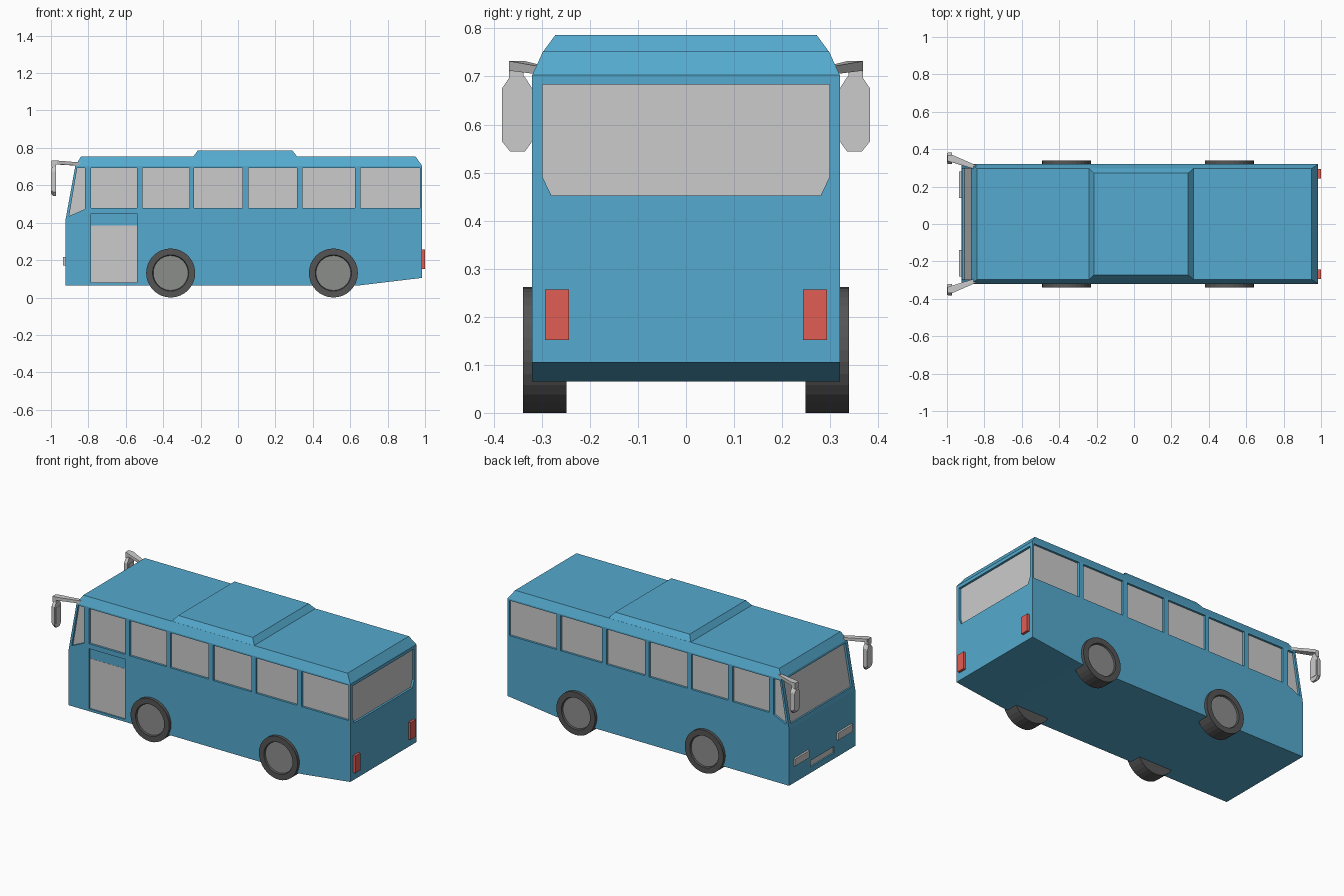
import bpy, bmesh, math
from mathutils import Vector, Matrix

if "Cube" in bpy.data.objects:
    bpy.data.objects.remove(bpy.data.objects["Cube"])


def material(name, rgb):
    m = bpy.data.materials.new(name)
    m.diffuse_color = (*rgb, 1)
    m.use_nodes = True
    m.node_tree.nodes["Principled BSDF"].inputs["Base Color"].default_value = m.diffuse_color
    return m


BLUE = material("blue_paint", (0.09, 0.40, 0.62))
RED = material("tail_red", (0.75, 0.11, 0.09))
TYRE = material("tyre_rubber", (0.09, 0.09, 0.09))
RIM = material("rim_grey", (0.26, 0.27, 0.26))


def finish(name, bm, *mats):
    mesh = bpy.data.meshes.new(name)
    bm.to_mesh(mesh)
    bm.free()
    for m in mats:
        if m:
            mesh.materials.append(m)
    ob = bpy.data.objects.new(name, mesh)
    bpy.context.scene.collection.objects.link(ob)
    return ob


def add_hull(bm, pts):
    """Convex solid around the points."""
    part = bmesh.new()
    for p in pts:
        part.verts.new(p)
    bmesh.ops.convex_hull(part, input=part.verts[:])
    bmesh.ops.dissolve_limit(part, angle_limit=0.002, verts=part.verts[:], edges=part.edges[:])
    bmesh.ops.recalc_face_normals(part, faces=part.faces[:])
    tmp = bpy.data.meshes.new("tmp")
    part.to_mesh(tmp)
    part.free()
    bm.from_mesh(tmp)
    bpy.data.meshes.remove(tmp)


def hull(name, pts, mat=None):
    bm = bmesh.new()
    add_hull(bm, pts)
    return finish(name, bm, mat)


def box_pts(x0, x1, y0, y1, z0, z1):
    return [(x, y, z) for x in (x0, x1) for y in (y0, y1) for z in (z0, z1)]


# Body: side profile across the full width, closed by a narrower roof
W, ROOF_W, SHOULDER, ROOF_Z = 0.32, 0.297, 0.703, 0.753
profile = [(-0.923, 0.065), (0.65, 0.065), (0.985, 0.105),
           (0.985, SHOULDER), (-0.87, SHOULDER), (-0.923, 0.41)]
body = hull("bus_body",
            [(x, s * W, z) for x, z in profile for s in (-1, 1)] +
            [(x, s * ROOF_W, ROOF_Z) for x in (-0.84, 0.95) for s in (-1, 1)], BLUE)

# Raised roof section
hull("roof_unit",
     [(x, s * ROOF_W, ROOF_Z - 0.001) for x in (-0.24, 0.318) for s in (-1, 1)] +
     [(x, s * 0.272, 0.786) for x in (-0.215, 0.29) for s in (-1, 1)], BLUE)

# Recessed panes: each cuts the body and lays a flat panel on the recess floor
cut = bmesh.new()


def recess(name, pts, normal, depth=0.014, panel=None):
    n = Vector(normal).normalized()
    pts = [Vector(p) for p in pts]
    add_hull(cut, [p + n * d for p in pts for d in (0.02, -depth)])
    panel = [Vector(p) for p in panel] if panel else pts
    hull(name, [p - n * d for p in panel for d in (depth - 0.001, depth + 0.006)])


def rect(x0, x1, z0, z1, y):
    return [(x0, y, z0), (x1, y, z0), (x1, y, z1), (x0, y, z1)]


spans = [(-0.785, -0.54), (-0.51, -0.26), (-0.235, 0.025),
         (0.055, 0.315), (0.345, 0.625), (0.655, 0.973)]
for s, side in ((-1, "right"), (1, "left")):
    for i, (a, b) in enumerate(spans):
        recess(f"{side}_window_{i + 1}", rect(a, b, 0.478, 0.693, s * W), (0, s, 0))
    recess(f"{side}_driver_window",
           [(x, s * W, z) for x, z in ((-0.903, 0.435), (-0.818, 0.473),
                                       (-0.818, 0.693), (-0.86, 0.693))], (0, s, 0))

# Door on one side only, its upper strip stays body coloured
recess("door", rect(-0.785, -0.54, 0.08, 0.448, -W), (0, -1, 0), 0.01,
       rect(-0.785, -0.54, 0.08, 0.385, -W))

# Rear window with clipped lower corners
recess("rear_window", [(0.985, s * y, z) for s in (-1, 1)
                       for y, z in ((0.299, 0.683), (0.299, 0.492), (0.28, 0.452))], (1, 0, 0))

# Windscreen on the sloped nose
slope = 0.053 / 0.293
recess("windscreen", [(-0.923 + (z - 0.41) * slope, y, z)
                      for z in (0.435, 0.69) for y in (-0.297, 0.297)], (-1, 0, slope))

# Lower front grille
recess("front_grille", [(-0.923, y, z) for y in (-0.115, 0.115) for z in (0.10, 0.14)],
       (-1, 0, 0), 0.01)

cutter = finish("recess_cutter", cut)
cutter.hide_render = True
mod = body.modifiers.new("recesses", 'BOOLEAN')
mod.operation, mod.solver, mod.object = 'DIFFERENCE', 'EXACT', cutter
bpy.context.view_layer.objects.active = body
bpy.ops.object.modifier_apply(modifier=mod.name)
bpy.data.objects.remove(cutter)


# Wheels: 32-sided drum with an inset rim
def wheel(name, x, s):
    bm = bmesh.new()
    bmesh.ops.create_cone(bm, cap_ends=True, segments=32, radius1=0.131, radius2=0.131, depth=0.09)
    cap = max(bm.faces, key=lambda f: f.calc_center_median().z)
    bmesh.ops.inset_region(bm, faces=[cap], thickness=0.034)
    bmesh.ops.inset_region(bm, faces=[cap], thickness=0.004, depth=-0.01)
    cap.material_index = 1
    bmesh.ops.transform(bm, verts=bm.verts[:], matrix=Matrix.Translation((x, s * 0.294, 0.131))
                        @ Matrix.Rotation(-s * math.pi / 2, 4, 'X'))
    finish(name, bm, TYRE, RIM)


for s, side in ((-1, "right"), (1, "left")):
    wheel(f"{side}_front_wheel", -0.36, s)
    wheel(f"{side}_rear_wheel", 0.51, s)

    # Lamps
    hull(f"{side}_tail_lamp", box_pts(0.975, 1.0, s * 0.243, s * 0.293, 0.152, 0.257), RED)
    hull(f"{side}_headlamp", box_pts(-0.935, -0.915, s * 0.14, s * 0.28, 0.172, 0.216))

    # Mirror head: clipped rectangle, narrower at the front, with an inset glass
    outline = [(0.32, 0.675), (0.336, 0.70), (0.366, 0.70), (0.383, 0.675),
               (0.383, 0.565), (0.366, 0.544), (0.335, 0.544), (0.32, 0.565)]
    cy, cz = 0.352, 0.622
    bm = bmesh.new()
    add_hull(bm, [(x, s * (cy + (y - cy) * k), cz + (z - cz) * k)
                  for x, k in ((-0.974, 1), (-0.988, 1), (-1.0, 0.85)) for y, z in outline])
    finish(f"{side}_mirror_head", bm)
    hull(f"{side}_mirror_glass", box_pts(-0.98, -0.972, s * 0.332, s * 0.374, 0.57, 0.667))

    # Mirror arm and the stub that holds the head
    hull(f"{side}_mirror_arm",
         box_pts(-0.992, -0.968, s * 0.335, s * 0.368, 0.712, 0.732) +
         box_pts(-0.86, -0.84, s * 0.295, s * 0.312, 0.705, 0.722))
    hull(f"{side}_mirror_stub", box_pts(-0.998, -0.974, s * 0.338, s * 0.368, 0.695, 0.732))
